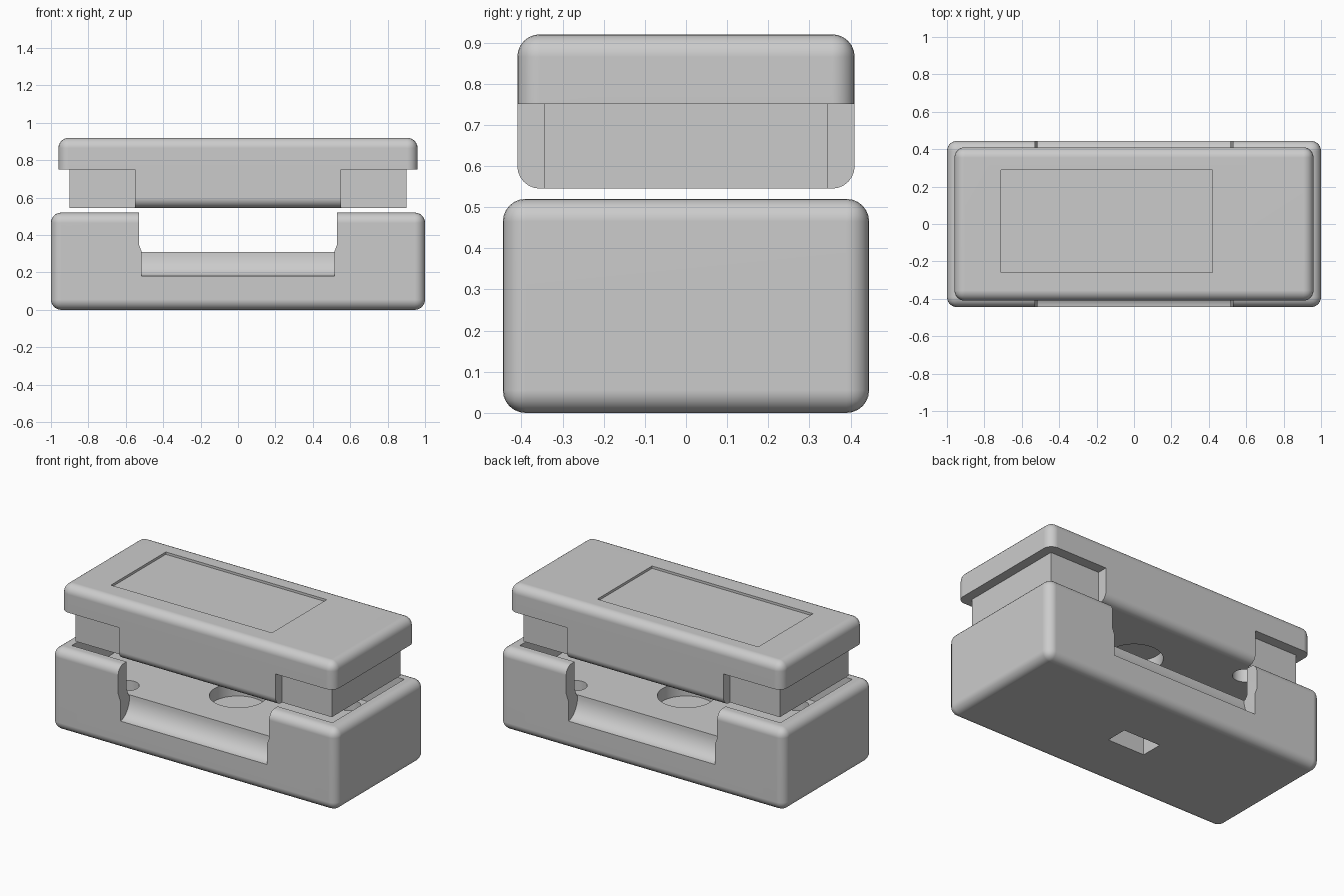
import bpy
import bmesh
import math
from mathutils import Matrix

cube = bpy.data.objects.get("Cube")
if cube:
    bpy.data.objects.remove(cube, do_unlink=True)

grey = bpy.data.materials.new("plain_grey")
grey.use_nodes = True
colour = (0.6, 0.6, 0.6, 1)
grey.diffuse_color = colour
grey.node_tree.nodes["Principled BSDF"].inputs["Base Color"].default_value = colour


def add_object(name, bm):
    bmesh.ops.recalc_face_normals(bm, faces=bm.faces)
    mesh = bpy.data.meshes.new(name)
    bm.to_mesh(mesh)
    bm.free()
    mesh.materials.append(grey)
    obj = bpy.data.objects.new(name, mesh)
    bpy.context.collection.objects.link(obj)
    return obj


def box(name, x, y, z, radius=0):
    """Box from (min, max) pairs, with optional rounded edges."""
    bm = bmesh.new()
    bmesh.ops.create_cube(bm, size=1)
    for v in bm.verts:
        v.co = [(lo + hi) / 2 + c * (hi - lo) for c, (lo, hi) in zip(v.co, (x, y, z))]
    if radius:
        bmesh.ops.bevel(bm, geom=bm.edges[:], offset=radius, segments=6,
                        profile=0.5, affect='EDGES')
    return add_object(name, bm)


def disc(x, y, z, radius, depth):
    bm = bmesh.new()
    bmesh.ops.create_cone(bm, cap_ends=True, segments=48, radius1=radius, radius2=radius,
                          depth=depth * 2, matrix=Matrix.Translation((x, y, z)))
    return add_object("hole_cutter", bm)


def prism(points, half, axis):
    """Extrude a profile symmetrically along x (yz points) or y (xz points)."""
    bm = bmesh.new()
    if axis == 'X':
        verts = [bm.verts.new((-half, a, b)) for a, b in points]
        step = (2 * half, 0, 0)
    else:
        verts = [bm.verts.new((a, -half, b)) for a, b in points]
        step = (0, 2 * half, 0)
    face = bm.faces.new(verts)
    new = bmesh.ops.extrude_face_region(bm, geom=[face])["geom"]
    bmesh.ops.translate(bm, vec=step, verts=[v for v in new if isinstance(v, bmesh.types.BMVert)])
    return add_object("profile_cutter", bm)


def cut(target, cutter):
    mod = target.modifiers.new("cut", 'BOOLEAN')
    mod.operation = 'DIFFERENCE'
    mod.solver = 'EXACT'
    mod.object = cutter
    bpy.context.view_layer.objects.active = target
    bpy.ops.object.modifier_apply(modifier=mod.name)
    bpy.data.objects.remove(cutter, do_unlink=True)


def finish(obj):
    bpy.ops.object.select_all(action='DESELECT')
    obj.select_set(True)
    bpy.context.view_layer.objects.active = obj
    bpy.ops.object.shade_smooth_by_angle(angle=math.radians(30))
    mod = obj.modifiers.new("flat_face_normals", 'WEIGHTED_NORMAL')
    mod.keep_sharp = True


FLOOR, UNDER, STEP = 0.31, 0.545, 0.75
WIN, FOOT = 0.53, 0.515

# Base tray: pocket for the lid, open window front to back
base = box("base_tray", (-1, 1), (-0.445, 0.445), (0, 0.52), 0.055)
cut(base, box("pocket", (-0.915, 0.915), (-0.36, 0.36), (FLOOR, 0.8)))
cut(base, prism([(-FOOT, FLOOR), (FOOT, FLOOR), (WIN, 0.35), (WIN, 0.8),
                 (-WIN, 0.8), (-WIN, 0.35)], 0.6, 'Y'))

# Concave finger scoops below the window
for side in (-1, 1):
    arc = [math.tau * i / 40 for i in range(40)]
    cut(base, prism([(side * 0.445 + 0.095 * math.cos(a), FLOOR + 0.13 * math.sin(a))
                     for a in arc], FOOT, 'X'))

# Round seat in the floor and rectangular slot underneath
cut(base, disc(0, 0, FLOOR, 0.165, 0.08))
cut(base, box("slot", (-0.13, 0.13), (-0.07, 0.07), (-0.1, 0.11)))

# Lid: rounded block stepped in around both ends
lid = box("lid", (-0.96, 0.96), (-0.41, 0.41), (UNDER, 0.92), 0.055)
for sx in (-1, 1):
    cut(lid, box("end_step", sorted((sx * 0.9, sx * 1.2)), (-0.6, 0.6), (0.4, STEP)))
    for sy in (-1, 1):
        cut(lid, box("side_step", sorted((sx * 0.55, sx * 1.2)),
                     sorted((sy * 0.345, sy * 0.6)), (0.4, STEP)))

# Shallow label recess on top and round seat underneath
cut(lid, box("label", (-0.71, 0.42), (-0.26, 0.29), (0.905, 1.1)))
cut(lid, disc(0, 0, UNDER, 0.165, 0.08))

# Small corner seats in both halves
for sx in (-1, 1):
    for sy in (-1, 1):
        cut(base, disc(sx * 0.6, sy * 0.255, FLOOR, 0.07, 0.08))
        cut(lid, disc(sx * 0.6, sy * 0.255, UNDER, 0.07, 0.08))

finish(base)
finish(lid)
